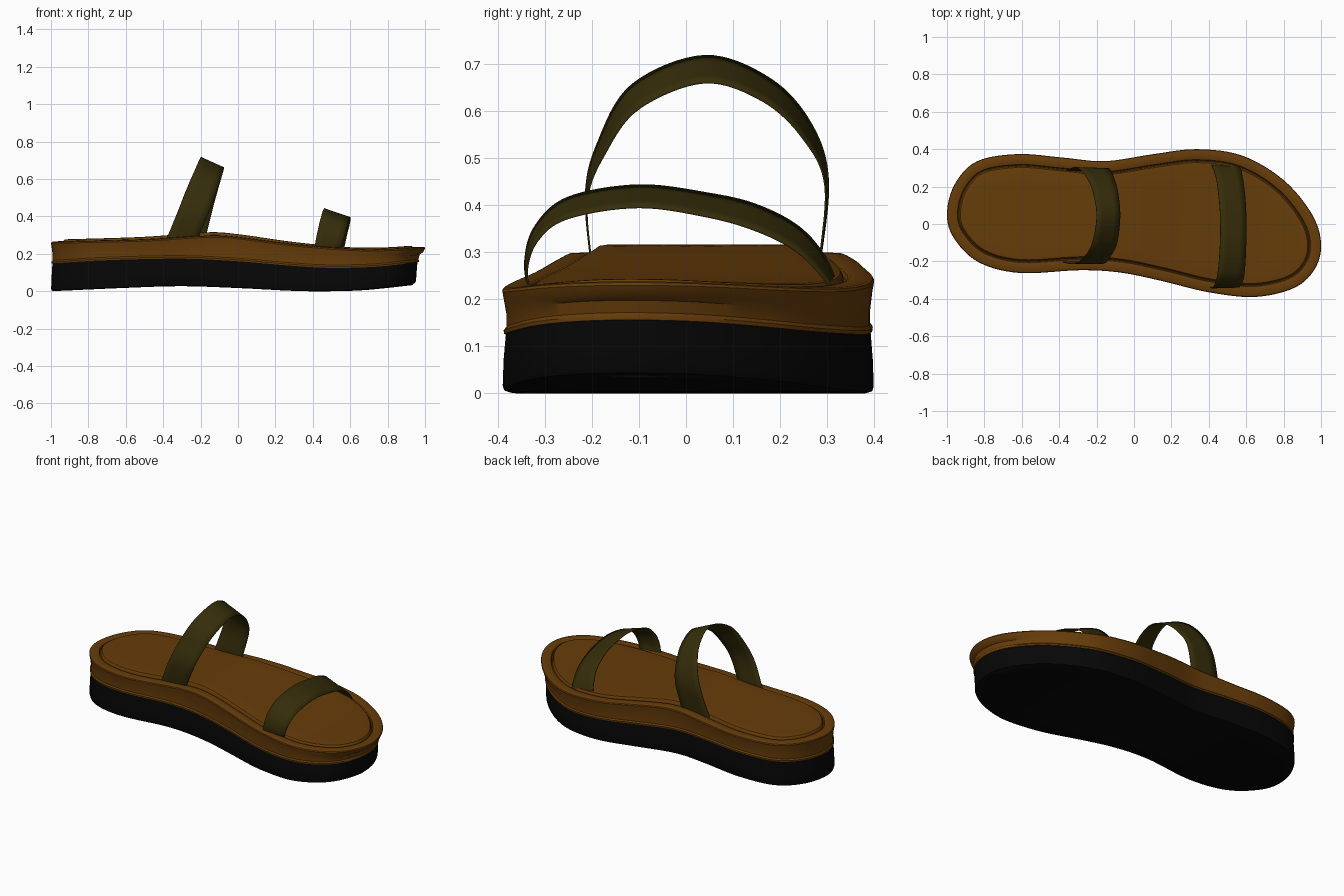
import bpy
import bmesh
from mathutils import Vector

cube = bpy.data.objects.get("Cube")
if cube:
    bpy.data.objects.remove(cube, do_unlink=True)


def material(name, rgb):
    m = bpy.data.materials.new(name)
    m.use_nodes = True
    m.diffuse_color = (*rgb, 1)
    bsdf = m.node_tree.nodes["Principled BSDF"]
    bsdf.inputs["Base Color"].default_value = (*rgb, 1)
    bsdf.inputs["Roughness"].default_value = 0.7
    return m


tan = material("brown leather", (0.135, 0.046, 0.003))
olive = material("dark olive strap", (0.036, 0.026, 0.003))
black = material("black rubber", (0.002, 0.002, 0.002))


def spline(points, steps, closed=False):
    """Smooth curve running through all the points."""
    p = [Vector(q) for q in points]
    n = len(p)
    if not closed:
        p = [p[0] * 2 - p[1]] + p + [p[-1] * 2 - p[-2]]
    out = []
    for i in range(n if closed else n - 1):
        a, b, c, d = (p[(i + k - 1) % n] if closed else p[i + k] for k in range(4))
        for s in range(steps):
            t = s / steps
            out.append(0.5 * (2 * b + (c - a) * t + (2 * a - 5 * b + 4 * c - d) * t * t
                              + (3 * b - 3 * c + d - a) * t ** 3))
    if not closed:
        out.append(p[-2])
    return out


def height(points):
    """Height along the length, as a function of x."""
    curve = spline(points, 8)

    def f(x):
        for a, b in zip(curve, curve[1:]):
            if x <= b.x:
                return a.y + (b.y - a.y) * max(0, (x - a.x) / (b.x - a.x))
        return curve[-1].y
    return f


def finish(name, bm, mat, angle=0.6):
    bmesh.ops.recalc_face_normals(bm, faces=bm.faces)
    me = bpy.data.meshes.new(name)
    bm.to_mesh(me)
    bm.free()
    me.materials.append(mat)
    ob = bpy.data.objects.new(name, me)
    bpy.context.collection.objects.link(ob)
    bpy.ops.object.select_all(action='DESELECT')
    ob.select_set(True)
    bpy.context.view_layer.objects.active = ob
    bpy.ops.object.shade_smooth_by_angle(angle=angle)
    return ob


# Foot outline: heel tip, outer edge, toe tip, inner edge
outline = spline([(-1, .05), (-.96, .21), (-.84, .335), (-.62, .374), (-.38, .355), (-.155, .336),
                  (.1, .373), (.337, .4), (.58, .365), (.8, .235), (.95, .055),
                  (1, -.1), (.97, -.235), (.86, -.34), (.647, -.39), (.4, -.365), (.15, -.305),
                  (-.07, -.26), (-.29, -.247), (-.61, -.262), (-.83, -.205), (-.96, -.08)], 6, True)
N = len(outline)
inward = []
for i in range(N):
    t = (outline[(i + 1) % N] - outline[i - 1]).normalized()
    inward.append(Vector((t.y, -t.x)))

# Lengthwise height curves
ground = height([(-1, 0), (-.6, .018), (-.3, .027), (0, .017), (.3, .002), (.5, 0), (.7, .008), (1, .04)])
seam = height([(-1, .15), (-.7, .168), (-.3, .176), (0, .162), (.3, .137), (.5, .127), (.75, .133), (1, .158)])
rim = height([(-1, .264), (-.5, .276), (-.17, .296), (0, .288), (.3, .25), (.6, .226), (.8, .225), (1, .237)])
bed = height([(-.94, .277), (-.5, .291), (-.17, .315), (0, .305), (.3, .263), (.6, .235), (.8, .235), (.94, .245)])


def ring(bm, inset, level, lift=0.0, toe=0.0):
    """Outline loop moved inwards, following a height curve; toe pulls the tip back."""
    verts = []
    for p, n in zip(outline, inward):
        q = p + n * inset
        s = min(1, max(0, (p.x - .4) / .6))
        verts.append(bm.verts.new((q.x - toe * s * s, q.y, level(q.x) + lift)))
    return verts


def cap(bm, loop, level, cols=8):
    """Close a loop with rows running from one side of the foot to the other."""
    rows = [[loop[0]] * (cols + 1)]
    for i in range(1, N // 2):
        a, b = loop[i], loop[N - i]
        row = [a]
        for k in range(1, cols):
            q = a.co.lerp(b.co, k / cols)
            row.append(bm.verts.new((q.x, q.y, level(q.x))))
        rows.append(row + [b])
    rows.append([loop[N // 2]] * (cols + 1))
    for r, s in zip(rows, rows[1:]):
        for k in range(cols):
            quad = list(dict.fromkeys((r[k], r[k + 1], s[k + 1], s[k])))
            bm.faces.new(quad)


def layered(name, mat, specs, low=None, high=None):
    bm = bmesh.new()
    loops = [ring(bm, *s) for s in specs]
    for a, b in zip(loops, loops[1:]):
        for i in range(N):
            j = (i + 1) % N
            bm.faces.new((a[i], a[j], b[j], b[i]))
    if low:
        cap(bm, loops[0], low)
    if high:
        cap(bm, loops[-1], high)
    return finish(name, bm, mat)


# Outsole
layered("rubber_sole", black, [
    (.016, ground, 0, .05), (.004, ground, .004, .05), (.001, ground, .014, .048),
    (.003, ground, .07, .042), (.008, seam, 0, .033), (.03, seam, .003, .033)], low=ground)

# Leather midsole with raised rim, groove and cushioned footbed
layered("leather_footbed", tan, [
    (.03, seam, -.002, .033), (.004, seam, -.002, .03), (.003, seam, .006, .03),
    (.009, seam, .014, .027), (.009, seam, .04, .02), (.004, rim, -.03, .008),
    (0, rim, -.008), (.003, rim, -.002), (.01, rim, .001), (.05, rim, .003), (.056, rim, 0),
    (.06, rim, -.009), (.064, rim, -.009), (.067, bed, -.008), (.072, bed, -.002),
    (.085, bed)], high=bed)


def strap(name, rear, front):
    """Ribbon between two edge curves."""
    bm = bmesh.new()
    cols = 4
    rows = []
    for a, b in zip(spline(rear, 8), spline(front, 8)):
        rows.append([bm.verts.new(a.lerp(b, k / cols)) for k in range(cols + 1)])
    for r, s in zip(rows, rows[1:]):
        for k in range(cols):
            bm.faces.new((r[k], r[k + 1], s[k + 1], s[k]))
    ob = finish(name, bm, olive)
    mod = ob.modifiers.new("thickness", 'SOLIDIFY')
    mod.thickness = .004
    mod.offset = 0


# Tall ankle strap, leaning forward
strap("ankle_strap",
      [(-.39, -.2, .26), (-.325, -.213, .42), (-.28, -.188, .53), (-.228, -.115, .655), (-.2, .04, .717),
       (-.222, .18, .667), (-.265, .267, .57), (-.312, .302, .45), (-.37, .283, .26)],
      [(-.225, -.2, .26), (-.16, -.21, .41), (-.125, -.172, .51), (-.09, -.1, .605), (-.074, .04, .66),
       (-.085, .165, .62), (-.108, .25, .54), (-.135, .296, .44), (-.18, .282, .26)])

# Low toe strap
strap("toe_strap",
      [(.403, -.332, .2), (.417, -.342, .28), (.433, -.32, .355), (.449, -.25, .416), (.46, -.1, .442),
       (.46, .05, .424), (.452, .15, .4), (.44, .24, .353), (.422, .298, .285), (.405, .332, .2)],
      [(.54, -.326, .2), (.56, -.338, .26), (.578, -.315, .325), (.592, -.25, .372), (.6, -.1, .395),
       (.6, .05, .374), (.594, .15, .345), (.584, .23, .305), (.572, .288, .25), (.56, .322, .2)])
